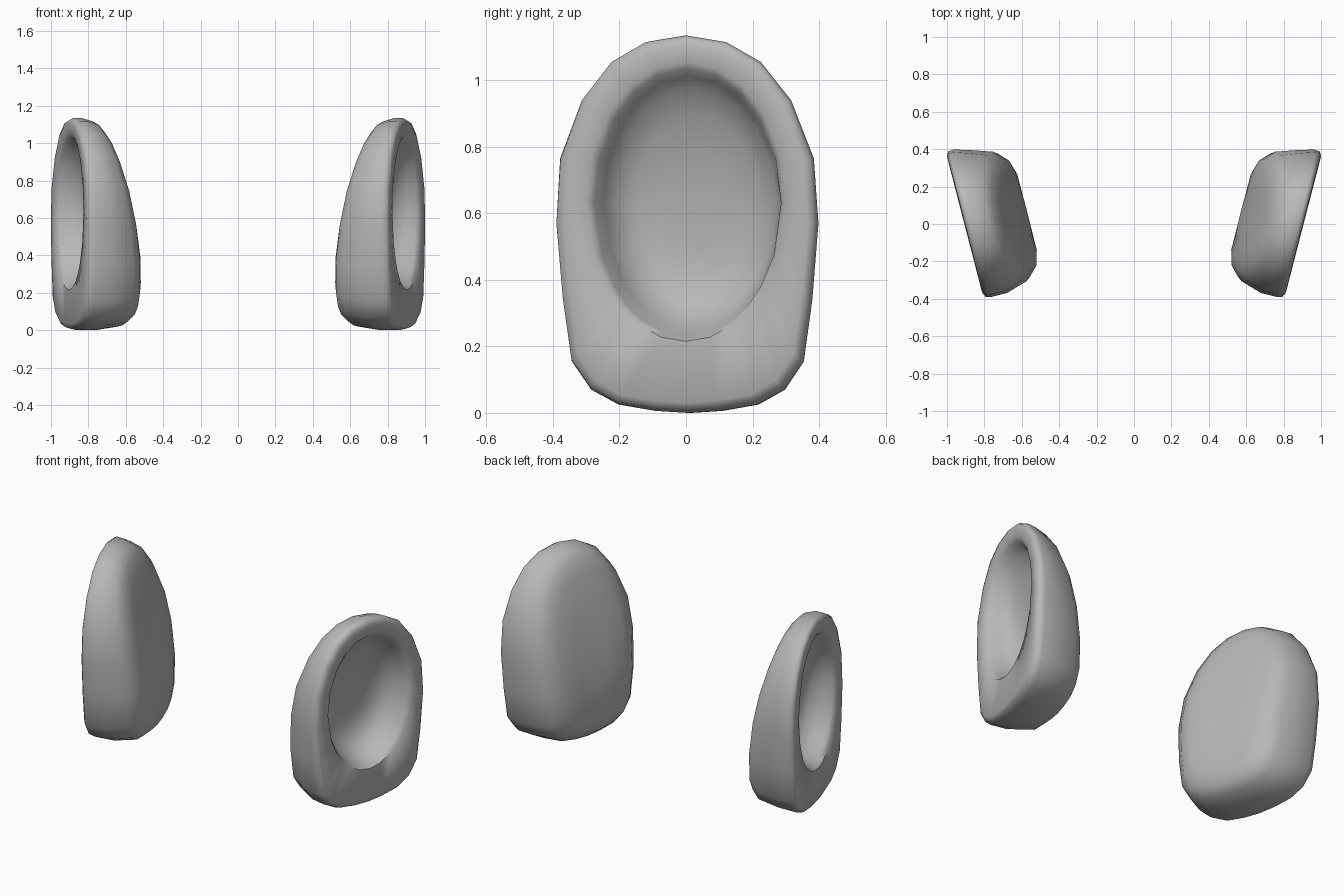
import bpy, bmesh, math

if "Cube" in bpy.data.objects:
    bpy.data.objects.remove(bpy.data.objects["Cube"])

# Half outline of the cup face (sideways, height), bottom to top
HALF = [(0.10, 0.006), (0.215, 0.025), (0.30, 0.07), (0.36, 0.155), (0.387, 0.34),
        (0.407, 0.57), (0.394, 0.765), (0.325, 0.94), (0.232, 1.055), (0.125, 1.115)]
OUTLINE = [(0, 0.0)] + HALF + [(0, 1.135)] + [(-s, z) for s, z in reversed(HALF)]
MID = 0.57
ANGLE = math.radians(14.5)
CT, ST = math.cos(ANGLE), math.sin(ANGLE)


def place(s, w, z):
    """Sideways s, depth w behind the face, height z -> world position."""
    return (0.9 + ST * s - CT * w, CT * s + ST * w, z)


def back_depth(z):
    """The shell is thick at the base and thins towards the top."""
    return 0.337 - 0.24 * max(0.0, z - 0.3) ** 1.5


def shell_ring(frac, ks, kz, shift=0.0):
    pts = []
    for s, z in OUTLINE:
        zz = MID + (z - MID) * kz
        pts.append(place(s * ks + shift, frac * back_depth(zz), zz))
    return pts


def dish_ring(a, zlo, zhi, frac):
    """Elliptical ring; the dish floor is deepest low down and rises upwards."""
    c, b = (zlo + zhi) / 2, (zhi - zlo) / 2
    pts = []
    for s, z in OUTLINE:
        t = math.atan2((z - MID) / 0.565, s / 0.40)
        zz = c + b * math.sin(t)
        pts.append(place(a * math.cos(t), frac * (0.19 - 0.28 * (zz - 0.4) ** 2), zz))
    return pts


rings = [
    # back of the shell
    shell_ring(1.0, 0.30, 0.40, -0.02),
    shell_ring(0.99, 0.58, 0.76, -0.02),
    shell_ring(0.93, 0.75, 0.89, -0.02),
    shell_ring(0.78, 0.88, 0.965, -0.02),
    shell_ring(0.40, 0.97, 1.0, -0.018),
    shell_ring(0.12, 1.0, 1.0, -0.005),
    # rounded rim
    shell_ring(0.02, 0.985, 0.985, -0.003),
    shell_ring(-0.02, 0.93, 0.945),
    dish_ring(0.310, 0.215, 1.055, -0.02),
    # hollow dish
    dish_ring(0.290, 0.228, 1.035, 0.12),
    dish_ring(0.275, 0.250, 1.012, 0.42),
    dish_ring(0.250, 0.290, 0.975, 0.72),
    dish_ring(0.200, 0.345, 0.90, 0.91),
    dish_ring(0.120, 0.420, 0.78, 0.99),
    dish_ring(0.050, 0.500, 0.66, 1.0),
]

bm = bmesh.new()
loops = [[bm.verts.new(p) for p in r] for r in rings]
n = len(OUTLINE)
for a, b in zip(loops, loops[1:]):
    for i in range(n):
        j = (i + 1) % n
        bm.faces.new((a[i], a[j], b[j], b[i]))
# Close the back and the dish floor with fans
for loop in (loops[0], loops[-1]):
    bmesh.ops.poke(bm, faces=[bm.faces.new(loop)])
bmesh.ops.recalc_face_normals(bm, faces=bm.faces)
mesh = bpy.data.meshes.new("ear_cups")
bm.to_mesh(mesh)
bm.free()

# Mid-grey finish
grey = bpy.data.materials.new("mid_grey")
grey.diffuse_color = (0.48, 0.48, 0.48, 1)
grey.use_nodes = True
grey.node_tree.nodes["Principled BSDF"].inputs["Base Color"].default_value = grey.diffuse_color
mesh.materials.append(grey)

# Mirrored pair of cups
cups = bpy.data.objects.new("ear_cups", mesh)
bpy.context.collection.objects.link(cups)
mirror = cups.modifiers.new("mirror", 'MIRROR')
mirror.use_axis[0] = True
bpy.context.view_layer.objects.active = cups
cups.select_set(True)
bpy.ops.object.shade_smooth_by_angle(angle=math.radians(60))
